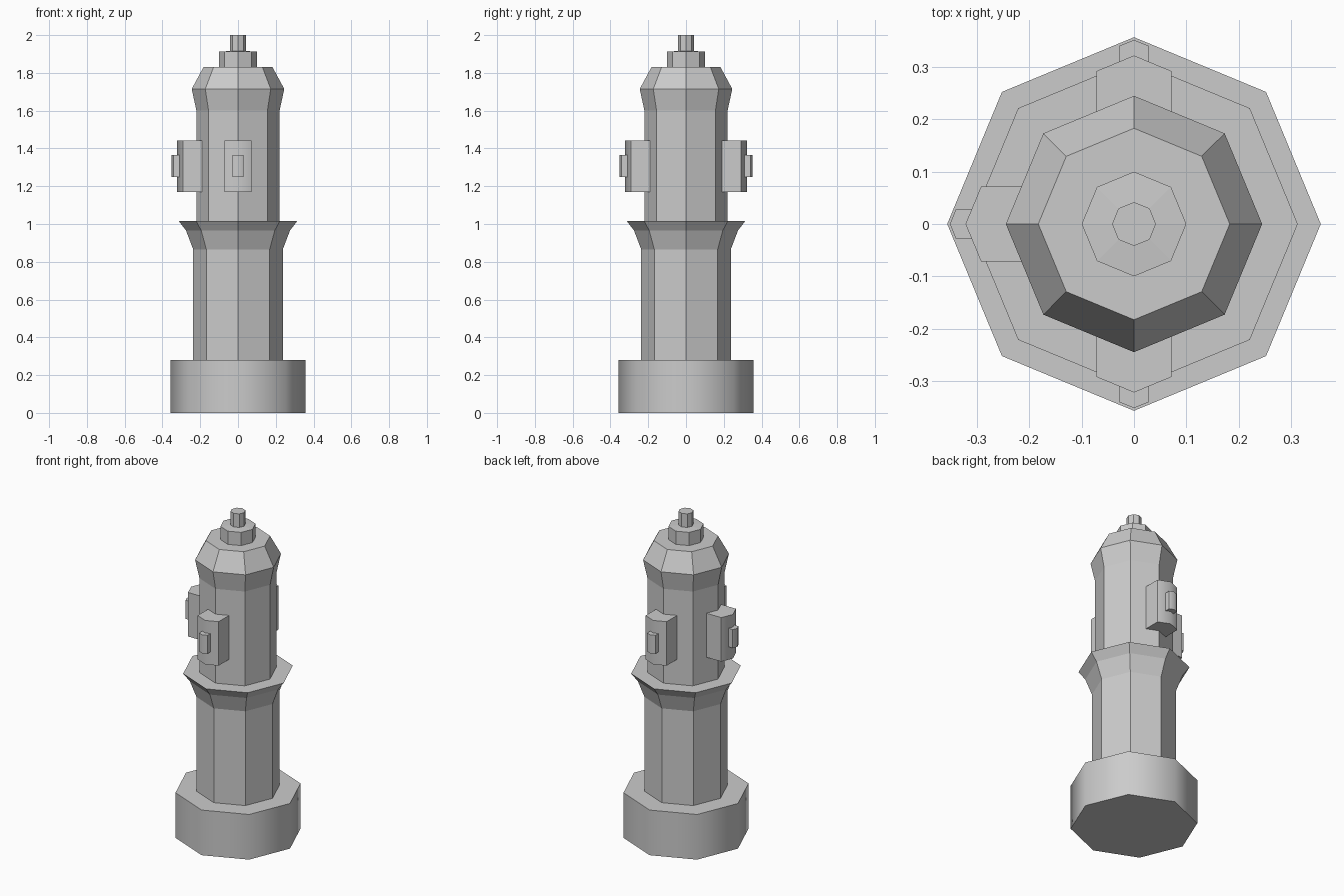
import bpy, bmesh, math

if "Cube" in bpy.data.objects:
    bpy.data.objects.remove(bpy.data.objects["Cube"])

SIDES = 8
SLOPE = math.tan(math.pi / 8)


def make_object(name, bm, smooth=False):
    bmesh.ops.recalc_face_normals(bm, faces=bm.faces)
    mesh = bpy.data.meshes.new(name)
    bm.to_mesh(mesh)
    bm.free()
    ob = bpy.data.objects.new(name, mesh)
    bpy.context.collection.objects.link(ob)
    if smooth:
        bpy.ops.object.select_all(action='DESELECT')
        ob.select_set(True)
        bpy.context.view_layer.objects.active = ob
        bpy.ops.object.shade_smooth_by_angle(angle=math.radians(50))
    return ob


def turned(name, profile, smooth=False):
    """Octagonal turned solid from (radius, z) pairs, corners on the axes."""
    bm = bmesh.new()
    rings = []
    for r, z in profile:
        rings.append([bm.verts.new((r * math.cos(i * math.tau / SIDES),
                                    r * math.sin(i * math.tau / SIDES), z))
                      for i in range(SIDES)])
    for a, b in zip(rings, rings[1:]):
        for i in range(SIDES):
            j = (i + 1) % SIDES
            bm.faces.new((a[i], a[j], b[j], b[i]))
    bm.faces.new(rings[0])
    bm.faces.new(rings[-1])
    return make_object(name, bm, smooth)


def outlet(name, angle, inner, outer, half, z0, z1):
    """Block with a pointed front that follows the octagonal body."""
    shoulder = outer - half * SLOPE
    outline = [(inner, -half), (shoulder, -half), (outer, 0),
               (shoulder, half), (inner, half)]
    bm = bmesh.new()
    face = bm.faces.new([bm.verts.new((x, y, z0)) for x, y in outline])
    ext = bmesh.ops.extrude_face_region(bm, geom=[face], use_keep_orig=True)
    top = [g for g in ext['geom'] if isinstance(g, bmesh.types.BMVert)]
    bmesh.ops.translate(bm, vec=(0, 0, z1 - z0), verts=top)
    ob = make_object(name, bm, True)
    ob.rotation_euler.z = angle


# Base, column and bonnet
turned("base", [(0.357, 0), (0.357, 0.28)], True)
turned("lower_barrel", [(0.237, 0.27), (0.237, 0.865), (0.275, 0.965), (0.313, 1.015)])
turned("upper_barrel", [(0.22, 1.0), (0.22, 1.6), (0.245, 1.715), (0.183, 1.83)])

# Operating nut and stem
turned("top_nut", [(0.1, 1.82), (0.1, 1.912), (0.042, 1.916)])
turned("top_stem", [(0.042, 1.9), (0.042, 2.0)])

# Hose outlets on front, back and left
for side, deg in (("front", -90), ("back", 90), ("left", 180)):
    a = math.radians(deg)
    outlet(side + "_outlet", a, 0.15, 0.322, 0.072, 1.17, 1.443)
    outlet(side + "_outlet_nut", a, 0.29, 0.352, 0.028, 1.25, 1.365)
